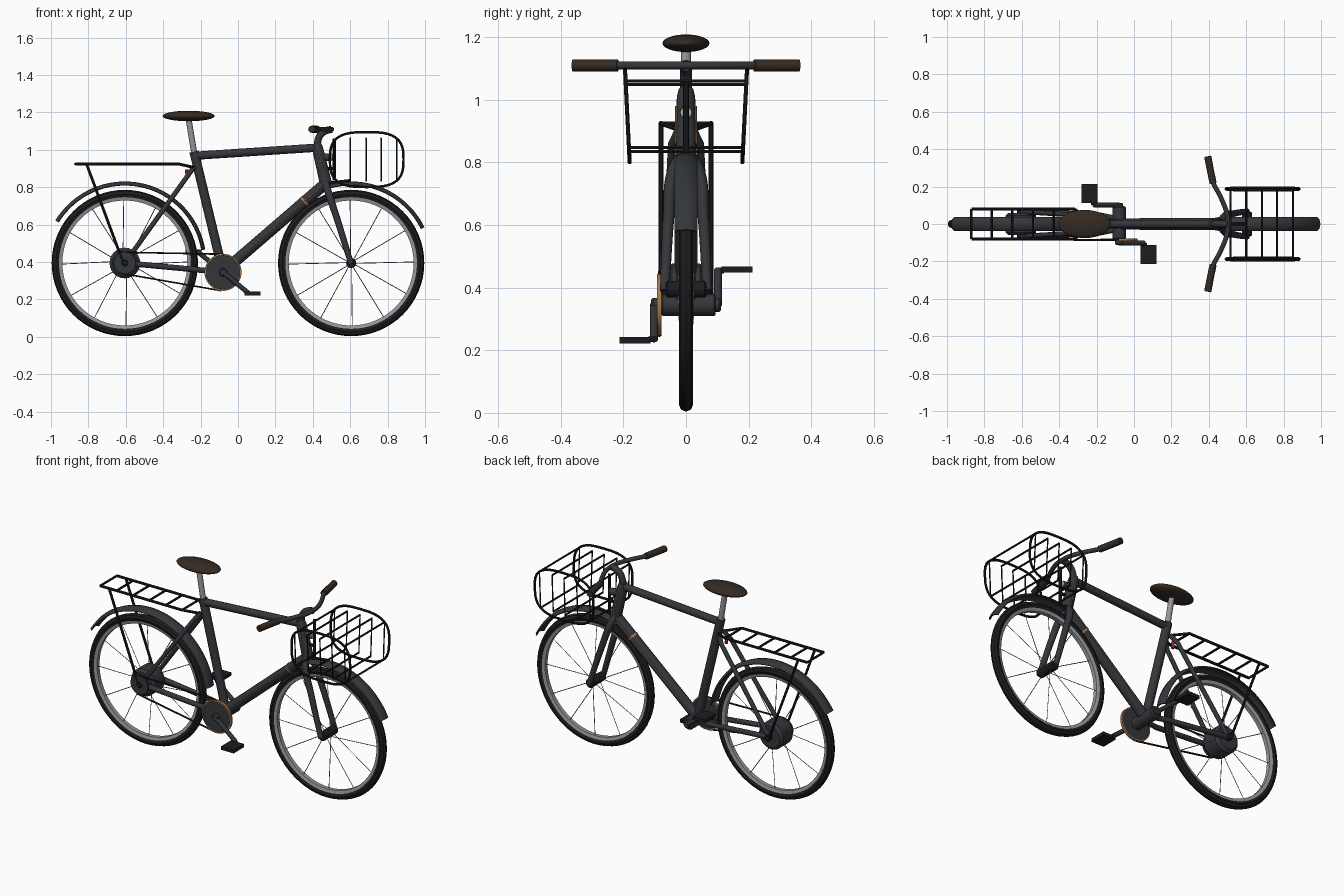
import bpy, bmesh, math
from mathutils import Vector

if "Cube" in bpy.data.objects:
    bpy.data.objects.remove(bpy.data.objects["Cube"])


def material(name, r, g, b):
    m = bpy.data.materials.new(name)
    m.diffuse_color = (r, g, b, 1)
    m.use_nodes = True
    m.node_tree.nodes["Principled BSDF"].inputs["Base Color"].default_value = m.diffuse_color
    return m


FRAME = material("charcoal", .035, .037, .043)
BLACK = material("black", .012, .012, .013)
METAL = material("metal", .3, .31, .33)
BROWN = material("brown", .035, .023, .016)
COPPER = material("copper", .4, .19, .07)
WHITE = material("lens", .75, .75, .72)
RED = material("red", .3, .02, .02)


def finish(ob, mat):
    ob.data.materials.clear()
    ob.data.materials.append(mat)
    bpy.ops.object.select_all(action='DESELECT')
    ob.select_set(True)
    bpy.context.view_layer.objects.active = ob
    if ob.type == 'CURVE':
        bpy.ops.object.convert(target='MESH')
        ob = bpy.context.object
    bpy.ops.object.shade_smooth_by_angle(angle=math.radians(40))
    return ob


def tubes(name, paths, r, mat, smooth=False, cyclic=False, res=4, radii=None):
    """Round rods along one or more point paths, as one object."""
    cu = bpy.data.curves.new(name, 'CURVE')
    cu.dimensions = '3D'
    cu.bevel_depth, cu.bevel_resolution, cu.use_fill_caps = r, res, True
    for pts in paths:
        sp = cu.splines.new('BEZIER' if smooth else 'POLY')
        ps = sp.bezier_points if smooth else sp.points
        ps.add(len(pts) - 1)
        for i, (p, co) in enumerate(zip(ps, pts)):
            if smooth:
                p.co = co
                p.handle_left_type = p.handle_right_type = 'AUTO'
            else:
                p.co = (*co, 1)
            if radii:
                p.radius = radii[i]
        sp.use_cyclic_u = cyclic
        sp.resolution_u = 6
    ob = bpy.data.objects.new(name, cu)
    bpy.context.collection.objects.link(ob)
    return finish(ob, mat)


def both(path):
    """A path and its mirror image across y = 0."""
    return [path, [(x, -y, z) for x, y, z in path]]


def lathe(name, profile, centre, mat, n=48, a0=0, a1=360):
    """Spin a closed (radius, y) profile about the y axis."""
    full = a1 - a0 == 360
    bm = bmesh.new()
    rings = []
    for i in range(n if full else n + 1):
        a = math.radians(a0 + (a1 - a0) * i / n)
        rings.append([bm.verts.new((centre[0] + r * math.cos(a), centre[1] + y,
                                    centre[2] + r * math.sin(a))) for r, y in profile])
    k = len(profile)
    for i in range(n):
        A, B = rings[i], rings[(i + 1) % len(rings)]
        for j in range(k):
            bm.faces.new((A[j], A[(j + 1) % k], B[(j + 1) % k], B[j]))
    if not full:
        bm.faces.new(rings[0])
        bm.faces.new(rings[-1])
    bmesh.ops.remove_doubles(bm, verts=bm.verts, dist=1e-5)
    bmesh.ops.recalc_face_normals(bm, faces=bm.faces)
    me = bpy.data.meshes.new(name)
    bm.to_mesh(me)
    bm.free()
    ob = bpy.data.objects.new(name, me)
    bpy.context.collection.objects.link(ob)
    return finish(ob, mat)


def disc(name, r, y0, y1, c, mat, n=32, bevel=.006):
    return lathe(name, [(0, y0), (r - bevel, y0), (r, y0 + bevel), (r, y1 - bevel),
                        (r - bevel, y1), (0, y1)], c, mat, n)


def box(name, loc, size, mat):
    bpy.ops.mesh.primitive_cube_add(size=1, location=loc)
    ob = bpy.context.object
    ob.name, ob.scale = name, size
    bpy.ops.object.transform_apply(location=False, rotation=False)
    return finish(ob, mat)


REAR, FRONT, CRANK = (-.605, 0, .395), (.605, 0, .395), (-.08, 0, .345)

# wheels: tyre, rim, spokes and mudguard
tyre = [(.368 + .023 * math.cos(t * math.pi / 4), .023 * math.sin(t * math.pi / 4)) for t in range(8)]
guard = [(.418, -.037), (.43, -.027), (.436, 0), (.43, .027), (.418, .037),
         (.414, .034), (.424, .024), (.429, 0), (.424, -.024), (.414, -.034)]
for side, c, hub, a0, a1 in (("rear", REAR, .07, 9.5, 148.5), ("front", FRONT, .02, 26, 112)):
    lathe(side + "_tyre", tyre, c, BLACK, 64)
    lathe(side + "_rim", [(.334, -.012), (.352, -.017), (.352, .017), (.334, .012)], c, METAL, 64)
    spokes = []
    for i in range(12):
        a = math.radians(30 * i + 1)
        b = a + (.12 if i % 2 else -.12)
        y = .025 if i % 2 else -.025
        spokes.append([(c[0] + hub * math.cos(b), y, c[2] + hub * math.sin(b)),
                       (c[0] + .338 * math.cos(a), 0, c[2] + .338 * math.sin(a))])
    tubes(side + "_spokes", spokes, .0022, METAL, res=0)
    lathe(side + "_mudguard", guard, c, FRAME, 32, a0, a1)

# hubs
disc("rear_hub_motor", .082, -.06, .06, REAR, FRAME, 24, .015)
disc("rear_axle", .02, -.088, .088, REAR, BLACK, 12)
disc("rear_sprocket", .06, -.084, -.072, REAR, FRAME, 24, .002)
disc("front_hub", .027, -.065, .065, FRONT, BLACK, 16)

# frame tubes
tubes("seat_tube", [[(-.235, 0, .99), (-.08, 0, .345)]], .025, FRAME)
tubes("top_tube", [[(-.235, 0, .968), (.43, 0, 1.012)]], .022, FRAME)
tubes("down_tube", [[(.462, 0, .815), (-.06, 0, .365)]], .03, FRAME)
tubes("head_tube", [[(.42, 0, 1.035), (.425, 0, 1.01), (.47, 0, .82)]], .031, FRAME,
      radii=(.75, .95, 1.05))
tubes("seat_stays", both([(-.235, .02, .91), (-.27, .045, .86), (-.605, .066, .395)]), .013, FRAME)
tubes("chain_stays", both([(-.1, .03, .35), (-.2, .05, .357), (-.605, .066, .395)]), .015, FRAME)
tubes("fork_blades", both([(.467, .01, .825), (.482, .04, .775), (.53, .055, .63),
                           (.605, .068, .39)]), .018, FRAME, smooth=True, radii=(1.1, 1.1, 1, .85))

# copper trim and cables
tubes("down_tube_trim", both([(.44, .03, .80), (.03, .03, .447)]), .003, COPPER, res=2)
tubes("head_tube_trim", both([(.435, .031, .98), (.46, .033, .86)]), .0035, COPPER, res=2)
tubes("down_tube_band", [[(.36, 0, .727), (.352, 0, .72)]], .0325, COPPER)

# drivetrain
disc("bottom_bracket", .036, -.08, .095, CRANK, FRAME, 20)
disc("chainring", .093, -.09, -.08, CRANK, FRAME, 40, .002)
lathe("chainring_edge", [(.092, -.092), (.099, -.092), (.099, -.078), (.092, -.078)], CRANK, COPPER, 40)
for name, s in (("right", 1), ("left", -1)):
    ex, ez, y = -.08 + .135 * s, .345 - .11 * s, -.102 * s
    disc(name + "_crank_boss", .022, min(y * .8, y * 1.1), max(y * .8, y * 1.1), CRANK, FRAME, 16)
    tubes(name + "_crank", [[(-.08, y, .345), (ex, y, ez)]], .013, FRAME)
    box(name + "_pedal", (-.08 + .157 * s, -.163 * s, ez - .003 * s), (.085, .1, .02), BLACK)
    tubes(name + "_pedal_axle", [[(ex + .005 * s, y, ez), (ex + .005 * s, y - .02 * s, ez)]], .009, BLACK)
tubes("chain", [[(-.6, -.084, .452), (-.08, -.085, .442)],
                [(-.615, -.084, .338), (-.09, -.085, .247)]], .005, BLACK, res=1)

# seat
tubes("seat_post", [[(-.232, 0, .97), (-.265, 0, 1.17)]], .016, METAL)
bpy.ops.mesh.primitive_uv_sphere_add(segments=32, ring_count=16, location=(-.264, 0, 1.181))
seat = bpy.context.object
seat.name, seat.scale = "seat", (.14, .075, .028)
finish(seat, BROWN)

# handlebar, stem and grips
tubes("stem", [[(.422, 0, 1.02), (.437, 0, 1.075), (.465, 0, 1.1), (.502, 0, 1.11)]], .019, FRAME, smooth=True)
half = [(.498, .05, 1.11), (.465, .14, 1.11), (.42, .23, 1.11), (.398, .34, 1.11)]
bar = [(x, -y, z) for x, y, z in reversed(half)] + [(.502, 0, 1.11)] + half
tubes("handlebar", [bar], .0125, FRAME, smooth=True)
tubes("grips", both([(.423, .218, 1.11), (.41, .28, 1.11), (.394, .362, 1.11)]), .019, BROWN, smooth=True)

# lights
tubes("headlight", [[(.44, 0, .96), (.5, 0, .96)]], .021, FRAME)
tubes("headlight_lens", [[(.498, 0, .96), (.505, 0, .96)]], .018, WHITE)
tubes("tail_light", [[(-.27, 0, .85), (-.275, 0, .895)]], .009, RED)

# front basket: two rounded side hoops with wires and crossbars
def hoop_y(z):
    return .18 + .015 * (z - .8) / .3


def hoop_z(x, s):
    u = min(abs(x - .688) / .197, 1)
    return .948 + s * .147 * (1 - u ** 3) ** (1 / 3)


hoop = []
for i in range(40):
    a = 2 * math.pi * i / 40
    c, s = math.cos(a), math.sin(a)
    x = .688 + .197 * math.copysign(abs(c) ** .67, c)
    z = .948 + .147 * math.copysign(abs(s) ** .67, s)
    hoop.append((x, hoop_y(z), z))
tubes("basket_hoops", both(hoop), .007, BLACK, cyclic=True, res=2)
wires, bars = [], []
for x in (.515, .6, .685, .765, .85):
    lo, hi = max(.835, hoop_z(x, -1)), min(1.06, hoop_z(x, 1))
    wires += both([(x, hoop_y(lo), lo), (x, hoop_y(hi), hi)])
    bars += [[(x, -hoop_y(z), z), (x, hoop_y(z), z)] for z in (lo, hi)]
tubes("basket_wires", wires, .004, BLACK, res=1)
tubes("basket_crossbars", bars, .0055, BLACK, res=1)
tubes("basket_bracket", [[(.45, 0, .9), (.515, 0, .9)], [(.515, 0, .835), (.515, 0, 1.06)],
                         [(.47, 0, .82), (.6, 0, .835)]], .009, BLACK, res=2)

# rear rack
tubes("rack_rails", both([(-.87, .08, .925), (-.32, .08, .925), (-.23, .022, .905)]), .008, BLACK, res=2)
tubes("rack_slats", [[(x, -.08, .925), (x, .08, .925)] for x in (-.87, -.76, -.65, -.54, -.43, -.32)],
      .0065, BLACK, res=2)
tubes("rack_struts", both([(-.81, .08, .925), (-.615, .08, .4)]), .0075, BLACK, res=2)
